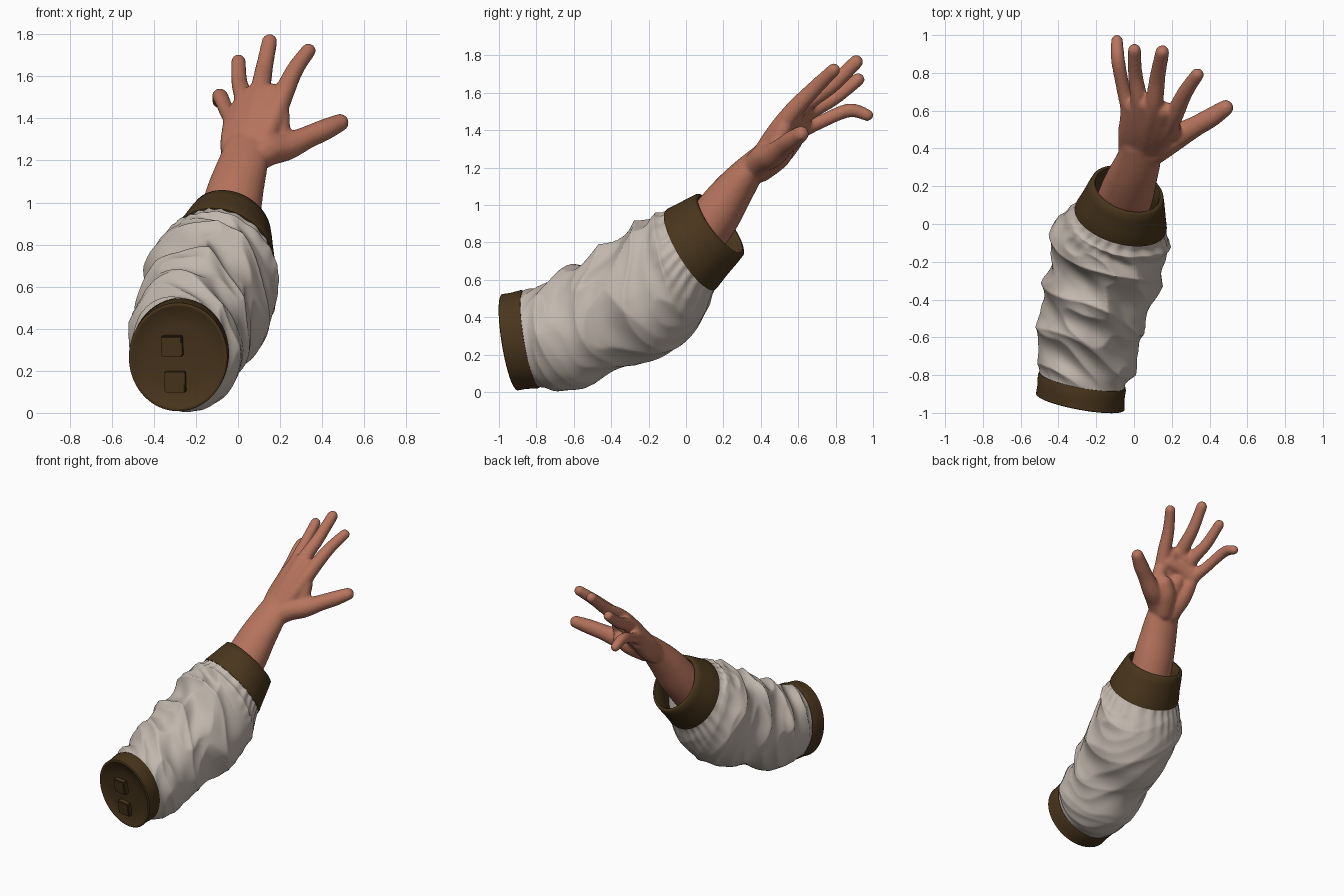
import bpy, bmesh, math
from mathutils import Vector, Matrix, noise

if "Cube" in bpy.data.objects:
    bpy.data.objects.remove(bpy.data.objects["Cube"])


def material(name, rgb):
    m = bpy.data.materials.new(name)
    m.diffuse_color = (*rgb, 1)
    m.use_nodes = True
    m.node_tree.nodes["Principled BSDF"].inputs["Base Color"].default_value = m.diffuse_color
    return m


CLOTH = material("pale_cloth", (0.54, 0.475, 0.42))
BROWN = material("brown_knit", (0.066, 0.036, 0.012))
SKIN = material("skin", (0.47, 0.175, 0.11))


def finish(bm, name, mat, angle=50):
    bmesh.ops.recalc_face_normals(bm, faces=bm.faces)
    me = bpy.data.meshes.new(name)
    bm.to_mesh(me)
    bm.free()
    me.materials.append(mat)
    ob = bpy.data.objects.new(name, me)
    bpy.context.collection.objects.link(ob)
    bpy.ops.object.select_all(action='DESELECT')
    ob.select_set(True)
    bpy.context.view_layer.objects.active = ob
    bpy.ops.object.shade_smooth_by_angle(angle=math.radians(angle))
    return ob


def spline(pts, t):
    """Catmull-Rom through tuples, t counts in control points."""
    n = len(pts)
    i = max(0, min(int(t), n - 2))
    f = t - i
    a, b, c, d = (pts[max(0, min(k, n - 1))] for k in (i - 1, i, i + 1, i + 2))
    return [0.5 * (2 * q + (r - p) * f + (2 * p - 5 * q + 4 * r - s) * f * f
                   + (3 * q - p - 3 * r + s) * f ** 3) for p, q, r, s in zip(a, b, c, d)]


# Sleeve sections: top y,z / bottom y,z / centre x / half width / side slope y,z
SECTIONS = [
    (-.985, .52, -.905, .01, -.285, .232, -.18, 0),
    (-.875, .54, -.79, .025, -.275, .228, -.18, 0),
    (-.77, .58, -.68, .0, -.25, .26, -.18, -.03),
    (-.62, .665, -.51, .035, -.235, .272, -.18, -.06),
    (-.49, .745, -.34, .13, -.20, .282, -.18, -.08),
    (-.35, .83, -.13, .18, -.15, .30, -.18, -.10),
    (-.23, .915, .03, .30, -.125, .308, -.2, -.13),
    (-.16, .95, .11, .44, -.095, .278, -.22, -.16),
    (-.10, .97, .16, .56, -.07, .237, -.22, -.18),
    (.06, 1.055, .305, .735, -.035, .187, -.22, -.18),
]


def ring(t, scale=1.0, n=96, fold=None):
    ty, tz, by, bz, xc, rx, sy, sz = spline(SECTIONS, t)
    c = Vector((xc, (ty + by) / 2, (tz + bz) / 2))
    w = Vector((0, (ty - by) / 2, (tz - bz) / 2))
    u = Vector((1, sy, sz)) * rx
    out = []
    for k in range(n):
        a = 2 * math.pi * k / n
        d = u * math.cos(a) + w * math.sin(a)
        out.append(c + d * scale + (d.normalized() * fold(t, a) if fold else Vector()))
    return out


def loft(name, rings, mat, closed=False, angle=50):
    bm = bmesh.new()
    vs = [[bm.verts.new(p) for p in r] for r in rings]
    n = len(vs[0])
    pairs = list(zip(vs, vs[1:])) + ([(vs[-1], vs[0])] if closed else [])
    for a, b in pairs:
        for k in range(n):
            j = (k + 1) % n
            bm.faces.new((a[k], a[j], b[j], b[k]))
    if not closed:
        bm.faces.new(vs[0])
        bm.faces.new(vs[-1])
    return finish(bm, name, mat, angle)


def fold(t, a):
    """Slanted wrinkles, deep on top and soft below, with gathers at the upper cuff."""
    v = (t - 1) / 7
    env = max(0, math.sin(math.pi * min(max(v, 0), 1))) ** .5
    s, c = math.sin(a), math.cos(a)
    amp = .009 + .025 * (.5 + .5 * s)
    big = 1 - 2 * abs(math.sin(math.pi * (4.6 * v + .35 * c + .2 * math.sin(2 * a + 4 * v)))) ** .8
    p = Vector((c * 1.1, s * 1.1, v * 7 + c * 1.3))
    crease = .7 - 2.6 * abs(noise.noise(p))
    g = max(0, (v - .74) / .26)
    gather = .008 * g * math.sin(22 * a + 2.5 * math.sin(3 * a))
    return env * amp * (1 - .8 * g) * (.6 * big + .75 * crease) + gather * (1.1 - .6 * g)


# Wrinkled sleeve
loft("sleeve", [ring(.97 + 7.1 * i / 150, .99, 176, fold) for i in range(151)], CLOTH, angle=80)

# Closed lower cuff with a recessed end
loft("lower_cuff", [ring(t, s) for t, s in (
    (1.05, .9), (1.05, 1.0), (.95, 1.025), (.5, 1.01), (.06, 1.01), (0, .985),
    (0, .95), (.1, .92), (.2, .6), (.25, .1))], BROWN)

# Open upper cuff with a thick rim
loft("upper_cuff", [ring(t, s) for t, s in (
    (7.93, .95), (7.93, 1.01), (8.03, 1.03), (8.35, 1.03), (8.7, 1.03), (8.95, 1.02), (9, .98),
    (9, .92), (8.9, .88), (8.5, .84), (8, .84))], BROWN, closed=True)

# Two square tabs on the lower end
for i, (x, y, z) in enumerate(((-.31, -.93, .32), (-.295, -.903, .15))):
    bm = bmesh.new()
    m = (Matrix.Translation((x, y, z)) @ Matrix.Rotation(math.radians(-10), 4, 'Z')
         @ Matrix.Rotation(math.radians(9), 4, 'X') @ Matrix.Diagonal((.1, .07, .1, 1)))
    bmesh.ops.create_cube(bm, size=1, matrix=m)
    bmesh.ops.bevel(bm, geom=bm.edges[:], offset=.005, segments=2, affect='EDGES')
    finish(bm, f"end_tab_{i + 1}", BROWN, 30)

# Hand and forearm: chains of x,y,z,radius fused into one skin
bm = bmesh.new()
FINGERS = [  # little, ring, middle, index, each starting at the wrist
    [(-.03, .35, 1.17, .05), (-.03, .48, 1.29, .055), (-.025, .6, 1.39, .048),
     (-.055, .71, 1.44, .038), (-.085, .87, 1.505, .038), (-.09, .97, 1.48, .033)],
    [(0, .34, 1.18, .05), (.02, .5, 1.355, .055), (.028, .64, 1.485, .048),
     (.007, .79, 1.57, .04), (.002, .92, 1.67, .036)],
    [(.04, .34, 1.19, .05), (.075, .495, 1.385, .057), (.105, .625, 1.53, .05),
     (.125, .78, 1.64, .043), (.15, .91, 1.765, .038)],
    [(.07, .35, 1.19, .05), (.155, .475, 1.37, .057), (.212, .575, 1.505, .05),
     (.27, .695, 1.63, .042), (.335, .79, 1.722, .036)],
]
# palm filled between neighbouring fingers
FILL = [[tuple((a + b) / 2 for a, b in zip(p, q)) for p, q in zip(f[:3], g[:3])]
        for f, g in zip(FINGERS, FINGERS[1:])]
THUMB = [
    [(.07, .36, 1.2, .07), (.14, .41, 1.245, .073), (.23, .465, 1.265, .066),
     (.33, .52, 1.31, .055), (.41, .565, 1.345, .052), (.485, .615, 1.38, .043)],
    [(.2, .47, 1.28, .05), (.2, .52, 1.41, .048)],
]
# pads on the palm side, below the thumb and the little finger, and across the knuckles
PADS = [
    [(.06, .4, 1.18, .06), (.12, .49, 1.255, .066), (.17, .53, 1.31, .055)],
    [(-.0, .4, 1.18, .055), (-.01, .5, 1.265, .062), (-.015, .57, 1.345, .055)],
    [(-.01, .59, 1.39, .05), (.06, .59, 1.43, .05), (.17, .57, 1.46, .05)],
    [(.05, .47, 1.27, .06), (.07, .54, 1.35, .055)],
]
for ch in FINGERS + FILL + THUMB + PADS:
    steps = 9 * (len(ch) - 1)
    for i in range(steps + 1):
        x, y, z, r = spline(ch, i * (len(ch) - 1) / steps)
        bmesh.ops.create_icosphere(bm, subdivisions=2, radius=r * 1.03,
                                   matrix=Matrix.Translation((x, y, z)))
# flattened forearm: x,y,z, half width, half thickness
ARM = [(-.085, .03, .76, .15, .135), (-.04, .16, .94, .147, .13), (-.01, .25, 1.07, .135, .11),
       (.02, .33, 1.175, .122, .086), (.04, .405, 1.265, .105, .06)]
axis = Vector((.12, .62, .75)).normalized()
side = Vector((1, -.1, -.06)).normalized()
norm = side.cross(axis).normalized()
for i in range(41):
    x, y, z, rw, rt = spline(ARM, i / 10)
    m = Matrix.Translation((x, y, z)) @ Matrix((side * rw, axis * .06, norm * rt)).transposed().to_4x4()
    bmesh.ops.create_icosphere(bm, subdivisions=3, radius=1, matrix=m)
hand = finish(bm, "hand_and_forearm", SKIN, 180)
mod = hand.modifiers.new("fuse", 'REMESH')
mod.mode = 'VOXEL'
mod.voxel_size = .009
mod.use_smooth_shade = True
mod = hand.modifiers.new("soften", 'SMOOTH')
mod.factor = .5
mod.iterations = 12
# apply in order so the fused skin is the real mesh
while hand.modifiers:
    first = hand.modifiers[0].name
    bpy.ops.object.modifier_apply(modifier=first)
